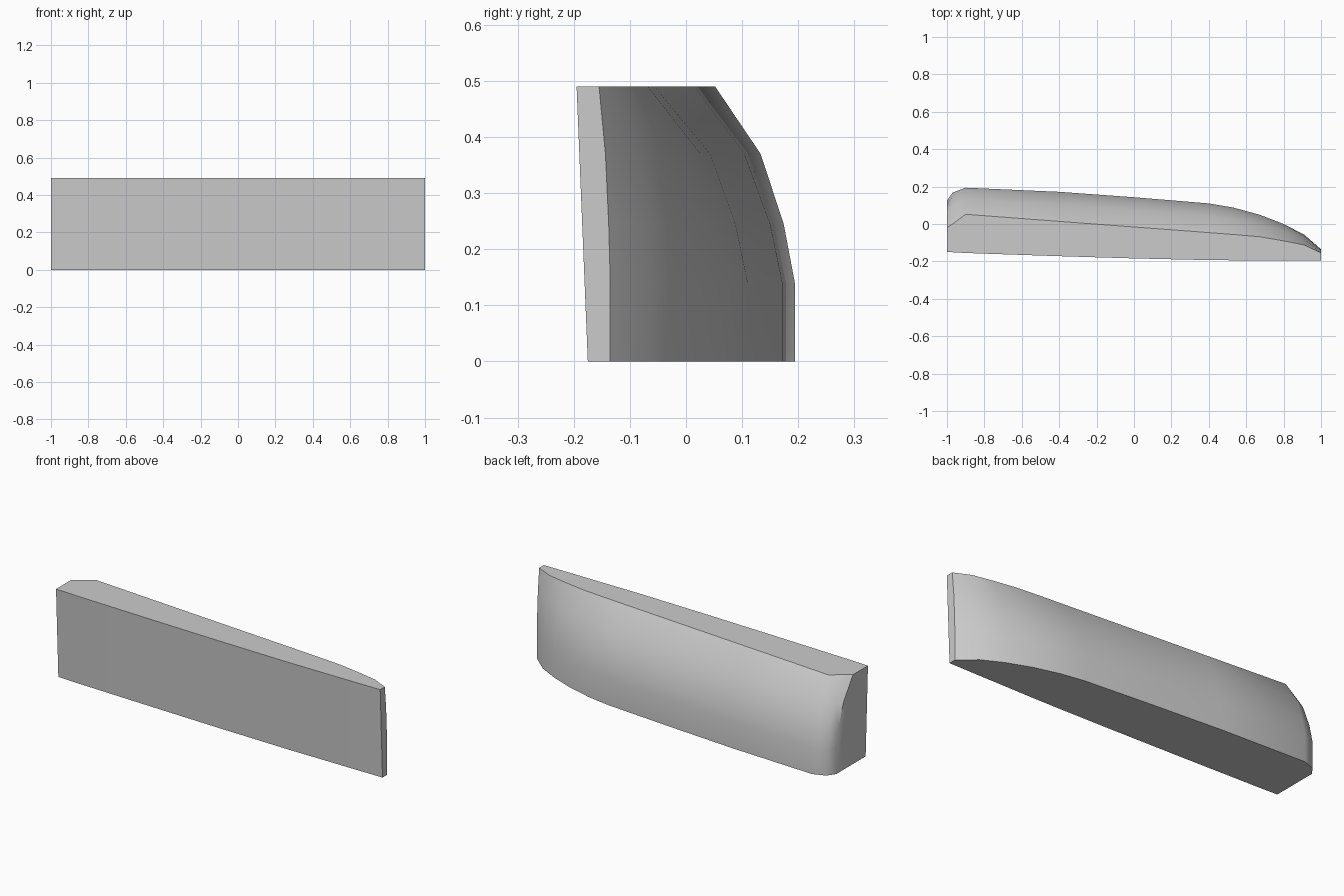
import bpy, bmesh

if "Cube" in bpy.data.objects:
    bpy.data.objects.remove(bpy.data.objects["Cube"])

HEIGHT = 0.49
LEAN = 0.02  # front face leans out towards the top

# Stations along the length: x, front top y, back y at the foot, back y at the top
stations = [
    (-1.0, -0.15, 0.125, -0.02), (-0.97, -0.151, 0.168, 0.0),
    (-0.9, -0.155, 0.194, 0.052), (-0.4, -0.172, 0.172, 0.014),
    (0.0, -0.184, 0.143, -0.016), (0.4, -0.193, 0.11, -0.046),
    (0.53, -0.194, 0.088, -0.056), (0.67, -0.194, 0.05, -0.068),
    (0.8, -0.195, 0.0, -0.09), (0.91, -0.195, -0.057, -0.112),
    (1.0, -0.195, -0.135, -0.155),
]
# Curve of the back: height, share of the inward slope
back_curve = [(0, 0), (0.14, 0), (0.245, 0.14), (0.37, 0.43), (HEIGHT, 1)]


def section(bm, x, front, foot, top):
    ring = [(x, front, HEIGHT), (x, front + LEAN, 0)]
    ring += [(x, foot + (top - foot) * share, z) for z, share in back_curve]
    return [bm.verts.new(p) for p in ring]


# Loft the sections into one closed solid
bm = bmesh.new()
rings = [section(bm, *s) for s in stations]
for a, b in zip(rings, rings[1:]):
    for i in range(len(a)):
        j = (i + 1) % len(a)
        bm.faces.new((a[i], a[j], b[j], b[i]))
bm.faces.new(rings[0])
bm.faces.new(rings[-1])
bmesh.ops.recalc_face_normals(bm, faces=bm.faces)

mesh = bpy.data.meshes.new("curved_panel")
bm.to_mesh(mesh)
bm.free()
panel = bpy.data.objects.new("curved_panel", mesh)
bpy.context.collection.objects.link(panel)

# Plain grey finish
grey = bpy.data.materials.new("light_grey")
grey.use_nodes = True
colour = (0.6, 0.6, 0.6, 1)
grey.diffuse_color = colour
grey.node_tree.nodes["Principled BSDF"].inputs["Base Color"].default_value = colour
mesh.materials.append(grey)

# Smooth back, crisp rims
bpy.ops.object.select_all(action="DESELECT")
panel.select_set(True)
bpy.context.view_layer.objects.active = panel
bpy.ops.object.shade_smooth_by_angle(angle=0.7)
